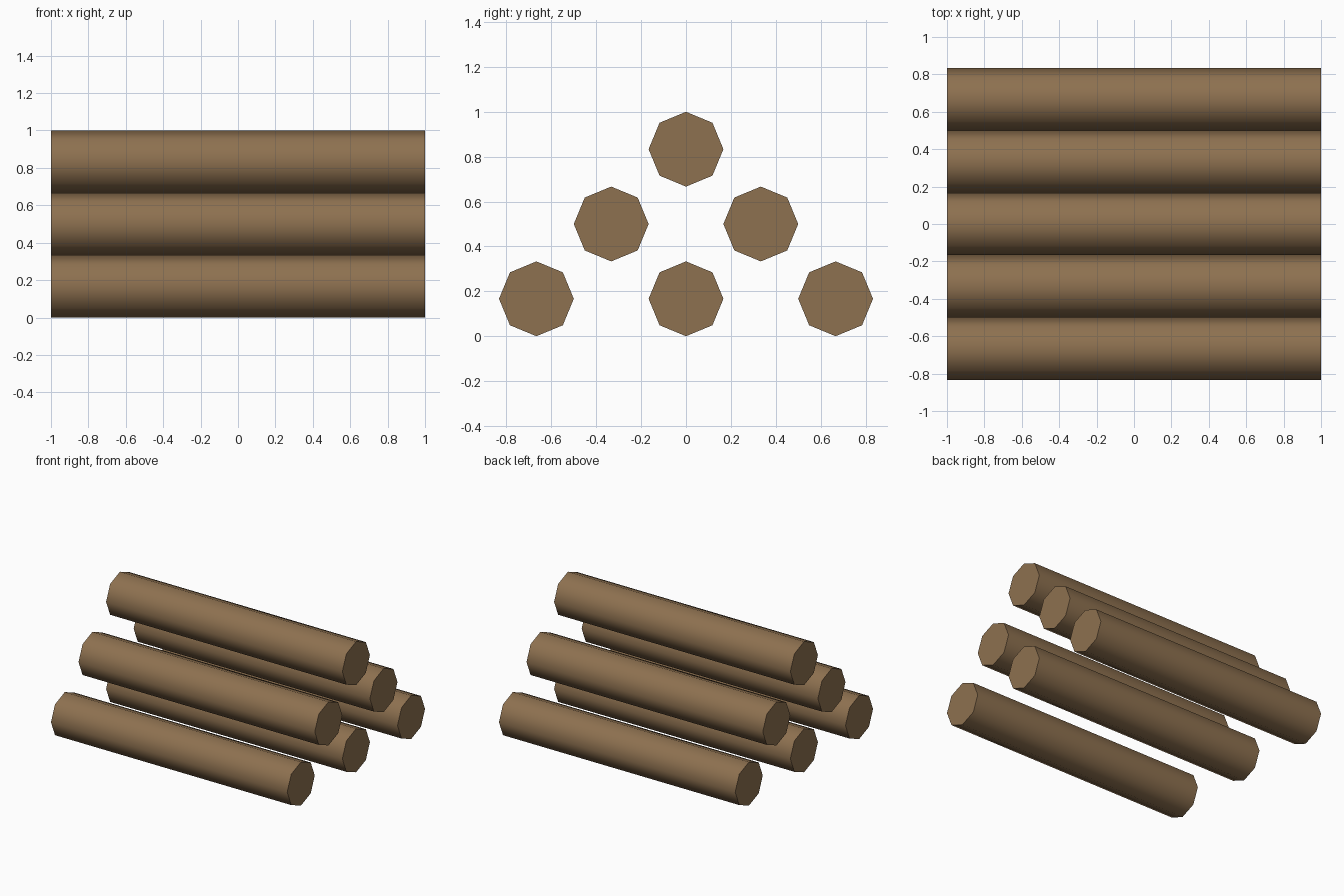
import bpy
import math

if "Cube" in bpy.data.objects:
    bpy.data.objects.remove(bpy.data.objects["Cube"])

R = 1 / 6        # log radius
LENGTH = 2.0
ROWS = 3

# Bark-brown material
wood = bpy.data.materials.new("wood")
wood.diffuse_color = (0.27, 0.165, 0.08, 1)
wood.use_nodes = True
wood.node_tree.nodes["Principled BSDF"].inputs["Base Color"].default_value = wood.diffuse_color


def add_log(name, y, z):
    """Eight-sided log lying along x, smooth round the side with crisp ends."""
    bpy.ops.mesh.primitive_cylinder_add(
        vertices=8, radius=R, depth=LENGTH,
        location=(0, y, z), rotation=(0, math.pi / 2, 0))
    log = bpy.context.object
    log.name = name
    log.data.materials.append(wood)
    bpy.ops.object.transform_apply(location=False, rotation=True, scale=True)
    bpy.ops.object.shade_smooth_by_angle(angle=math.radians(60))


# Triangular stack: three logs, then two, then one
for row in range(ROWS):
    count = ROWS - row
    for i in range(count):
        y = (i - (count - 1) / 2) * 4 * R
        add_log(f"log_row{row + 1}_{i + 1}", y, R + row * 2 * R)
